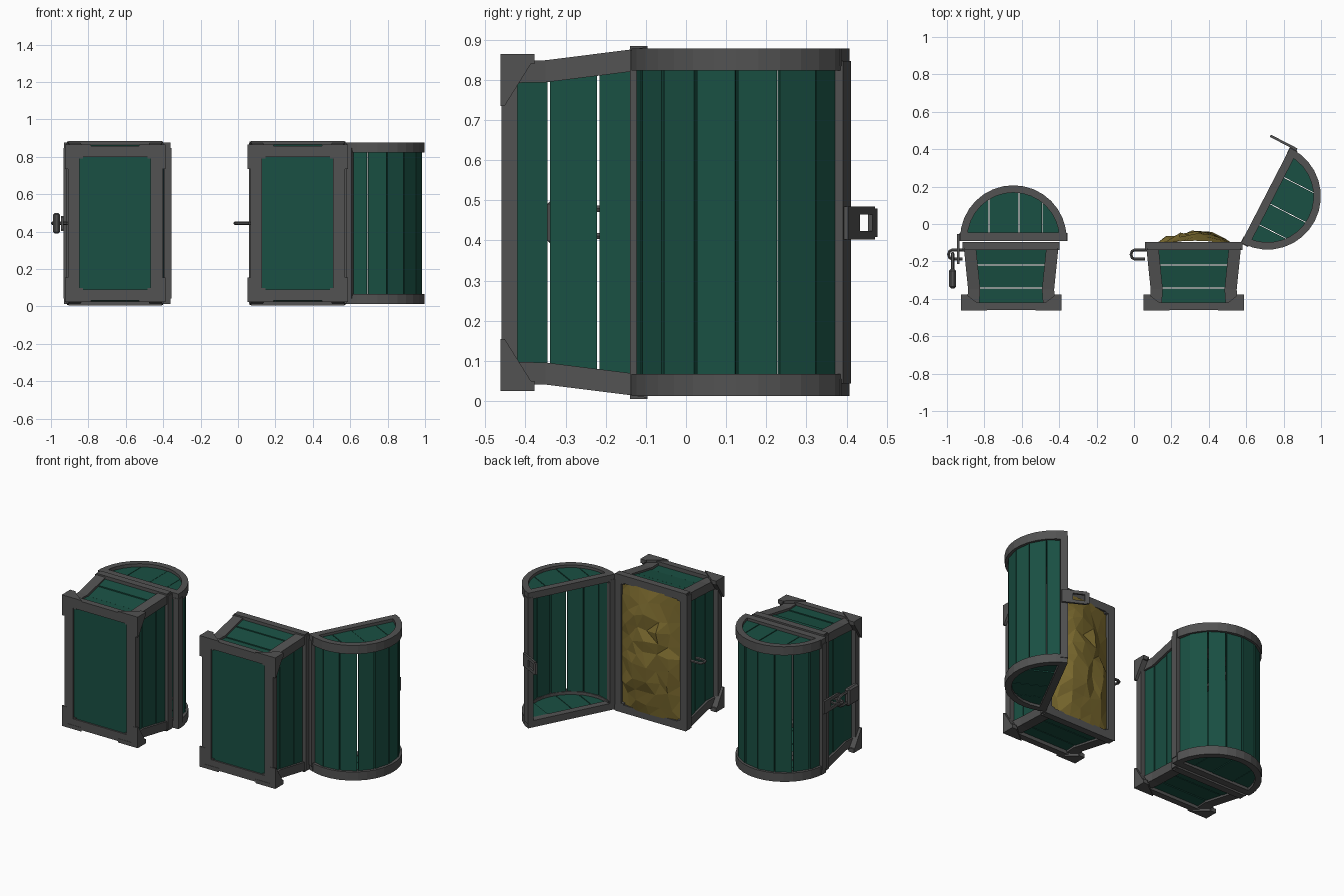
import bpy, bmesh, math, random
from mathutils import Matrix, Vector

if "Cube" in bpy.data.objects:
    bpy.data.objects.remove(bpy.data.objects["Cube"])

random.seed(4)
ZC = 0.445  # middle of each chest along its width


def material(name, col):
    m = bpy.data.materials.new(name)
    m.diffuse_color = (*col, 1)
    m.use_nodes = True
    m.node_tree.nodes["Principled BSDF"].inputs["Base Color"].default_value = m.diffuse_color
    return m


IRON = material("dark_iron", (0.085, 0.085, 0.085))
WOOD = material("green_wood", (0.01, 0.08, 0.056))
GOLD = material("gold", (0.2, 0.145, 0.028))


def box(x0, x1, y0, y1, z0, z1):
    return [(x, y, z) for x in (x0, x1) for y in (y0, y1) for z in (z0, z1)]


def solids(name, pieces, mat, mtx):
    """One object made of convex pieces, each given by its corner points."""
    bm = bmesh.new()
    for pts in pieces:
        part = bmesh.new()
        for p in pts:
            part.verts.new(p)
        bmesh.ops.convex_hull(part, input=part.verts[:])
        bmesh.ops.dissolve_limit(part, angle_limit=0.02, verts=part.verts[:], edges=part.edges[:])
        tmp = bpy.data.meshes.new("tmp")
        part.to_mesh(tmp)
        part.free()
        bm.from_mesh(tmp)
        bpy.data.meshes.remove(tmp)
    return finish(name, bm, mat, mtx)


def finish(name, bm, mat, mtx):
    bmesh.ops.recalc_face_normals(bm, faces=bm.faces[:])
    me = bpy.data.meshes.new(name)
    bm.to_mesh(me)
    bm.free()
    me.materials.append(mat)
    ob = bpy.data.objects.new(name, me)
    ob.matrix_world = mtx
    bpy.context.collection.objects.link(ob)
    return ob


def tube(name, pts, r, mtx):
    """Low-poly bent rod through points."""
    bm = bmesh.new()
    P = [Vector(p) for p in pts]
    normal = (P[1] - P[0]).cross(P[-1] - P[0]).normalized()
    rings = []
    for i, p in enumerate(P):
        t = (P[min(i + 1, len(P) - 1)] - P[max(i - 1, 0)]).normalized()
        side = t.cross(normal)
        rings.append([bm.verts.new(p + r * (math.cos(a) * normal + math.sin(a) * side))
                      for a in [k * math.pi / 3 for k in range(6)]])
    for a, b in zip(rings, rings[1:]):
        for k in range(6):
            bm.faces.new((a[k], a[(k + 1) % 6], b[(k + 1) % 6], b[k]))
    bm.faces.new(rings[0])
    bm.faces.new(rings[-1])
    finish(name, bm, IRON, mtx)


# flared body outline: height, half depth, half width
PROFILE = [(-0.46, 0.238, 0.402), (-0.35, 0.230, 0.404), (-0.135, 0.252, 0.431), (-0.096, 0.257, 0.437)]


def half(y):
    for (a, ax, az), (b, bx, bz) in zip(PROFILE, PROFILE[1:]):
        if y <= b:
            t = (y - a) / (b - a)
            return ax + t * (bx - ax), az + t * (bz - az)


def base(tag, cx):
    m = Matrix.Translation((cx, 0, ZC))
    corners = [(sx, sz) for sx in (-1, 1) for sz in (-1, 1)]

    # corner posts following the flare
    posts = []
    for sx, sz in corners:
        for y0, y1 in ((-0.455, -0.35), (-0.35, -0.135), (-0.135, -0.096)):
            posts.append([(sx * (half(y)[0] - dx), y, sz * (half(y)[1] - dz))
                          for y in (y0, y1) for dx in (0, 0.065) for dz in (0, 0.055)])
    solids(tag + "_corner_posts", posts, IRON, m)

    # top rim and bottom frame
    rails = []
    for y0, y1, hx, hz, wx, wz in ((-0.14, -0.096, 0.260, 0.440, 0.05, 0.05), (-0.46, -0.42, 0.252, 0.412, 0.062, 0.057)):
        for s in (-1, 1):
            rails.append(box(s * hx, s * (hx - wx), y0, y1, -hz + 0.01, hz - 0.01))
            rails.append(box(-hx + 0.01, hx - 0.01, y0, y1, s * hz, s * (hz - wz)))
    solids(tag + "_rails", rails, IRON, m)

    # triangular plates on the bottom corners
    plates = []
    for sx, sz in corners:
        for t in ([(0, 0), (0, 0.085), (0.03, 0.085), (0.14, 0)],):
            plates.append([(sx * (0.269 - a), -0.462 + b, sz * c) for a, b in t for c in (0.42, 0.395)])
        plates.append([(sx * c, -0.462 + b, sz * (0.42 - a))
                       for a, b in ((0, 0), (0, 0.085), (0.01, 0.085), (0.13, 0.01), (0.13, 0)) for c in (0.269, 0.23)])
    solids(tag + "_corner_plates", plates, IRON, m)

    # wall planks, three per side, with narrow seams
    planks = []
    for y0, y1 in ((-0.45, -0.345), (-0.339, -0.222), (-0.216, -0.125)):
        for s in (-1, 1):
            d = random.uniform(0.010, 0.016)
            e = random.uniform(0.010, 0.016)
            planks.append([(s * (half(y)[0] - a), y, b * (half(y)[1] - 0.02))
                           for y in (y0, y1) for a in (d, d + 0.02) for b in (-1, 1)])
            planks.append([(b * (half(y)[0] - 0.02), y, s * (half(y)[1] - a))
                           for y in (y0, y1) for a in (e, e + 0.02) for b in (-1, 1)])
    solids(tag + "_wall_planks", planks, WOOD, m)
    solids(tag + "_floor", [box(-0.21, 0.21, -0.45, -0.43, -0.37, 0.37)], WOOD, m)

    # staple for the lock
    arc = [(-0.315 - 0.02 * math.cos(a), -0.163 + 0.025 * math.sin(a), 0)
           for a in [math.pi / 2 - k * math.pi / 4 for k in range(5)]]
    tube(tag + "_staple", [(-0.235, -0.138, 0)] + arc + [(-0.26, -0.188, 0)], 0.009, m)


def lid(tag, x, y, turn):
    m = Matrix.Translation((x, y, ZC)) @ Matrix.Rotation(turn, 4, 'Z')

    def arc(a, r, z):
        return (r * math.cos(a), r * math.sin(a), z)

    # iron arches at both ends
    N = 16
    arches = []
    for s in (-1, 1):
        for k in range(N):
            arches.append([arc((k + j) * math.pi / N, r, s * z)
                           for j in (0, 1) for r in (0.246, 0.285) for z in (0.378, 0.433)])
    solids(tag + "_arches", arches, IRON, m)

    # rim around the opening
    rim = []
    for s in (-1, 1):
        rim.append(box(s * 0.25, s * 0.289, -0.014, 0.03, -0.402, 0.402))
        rim.append(box(-0.285, 0.285, -0.012, 0.032, s * 0.433, s * 0.39))
    solids(tag + "_rim", rim, IRON, m)

    # eight curved-top planks
    planks = []
    for k in range(8):
        g = random.uniform(0.006, 0.018)
        r = random.uniform(0.268, 0.275)
        planks.append([arc(a, q, z) for a in (k * math.pi / 8 + g, (k + 1) * math.pi / 8 - g)
                       for q in (r, r - 0.018) for z in (-0.40, 0.40)])
    solids(tag + "_planks", planks, WOOD, m)

    # upright planks closing the ends
    ends = []
    cuts = (-0.258, -0.13, 0.03, 0.155, 0.258)
    for s in (-1, 1):
        for a, b in zip(cuts, cuts[1:]):
            d = random.uniform(0, 0.006)
            pts = []
            for i in range(5):
                px = a + 0.002 + (b - a - 0.004) * i / 4
                top = math.sqrt(max(0.262 ** 2 - px * px, 0.001))
                pts += [(px, yy, s * (z - d)) for yy in (0, top) for z in (0.418, 0.398)]
            ends.append(pts)
    solids(tag + "_end_planks", ends, WOOD, m)

    # hasp plate with a slot
    x0, x1 = -0.301, -0.288
    solids(tag + "_hasp", [box(x0, x1, -0.04, 0.025, -0.042, 0.04),
                           box(x0, x1, -0.135, -0.108, -0.036, 0.034),
                           box(x0, x1, -0.12, -0.03, -0.042, -0.022),
                           box(x0, x1, -0.12, -0.03, 0.02, 0.04)], IRON, m)


base("closed_base", -0.657)
lid("closed_lid", -0.645, -0.078, 0)
base("open_base", 0.319)
lid("open_lid", 0.714, 0.148, -math.radians(117.3))

# padlock hanging on the closed chest
pm = Matrix.Translation((-0.97, 0, ZC))
lock = solids("padlock_body", [box(-0.018, 0.018, -0.345, -0.24, -0.056, 0.056)], IRON, pm)
bev = lock.modifiers.new("bevel", 'BEVEL')
bev.width, bev.segments = 0.01, 1
top = [(0, -0.192 + 0.034 * math.sin(a), 0.034 * math.cos(a)) for a in [k * math.pi / 6 for k in range(7)]]
tube("padlock_shackle", [(0, -0.25, 0.034)] + top + [(0, -0.25, -0.034)], 0.009, pm)

# heap of treasure in the open chest
bm = bmesh.new()
NX, NZ = 7, 11
grid = []
for i in range(NX):
    row = []
    for j in range(NZ):
        u, v = i / (NX - 1) * 2 - 1, j / (NZ - 1) * 2 - 1
        rim = abs(u) == 1 or abs(v) == 1
        h = 0.072 * max(0, 1 - u * u) * (1 - 0.6 * v * v)
        jit = [0 if rim else random.uniform(-0.018, 0.018) for _ in range(3)]
        row.append(bm.verts.new((u * 0.222 + jit[0], -0.118 + h + jit[1] * 0.8, v * 0.398 + jit[2])))
    grid.append(row)
for i in range(NX - 1):
    for j in range(NZ - 1):
        bm.faces.new((grid[i][j], grid[i][j + 1], grid[i + 1][j + 1], grid[i + 1][j]))
bmesh.ops.triangulate(bm, faces=bm.faces[:])
finish("treasure_heap", bm, GOLD, Matrix.Translation((0.325, 0, ZC)))
